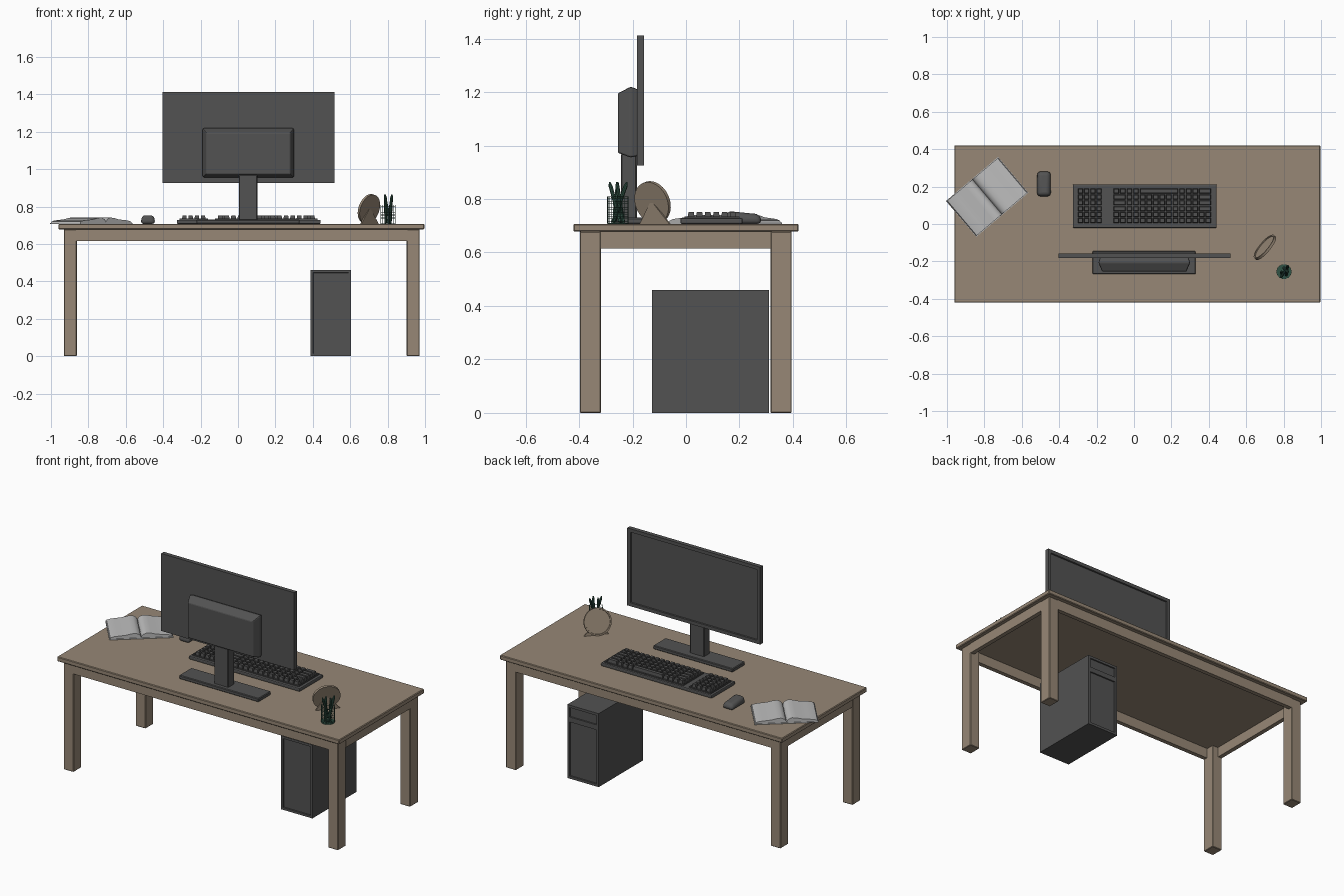
import bpy, bmesh, math, random
from mathutils import Vector, Matrix

if "Cube" in bpy.data.objects:
    bpy.data.objects.remove(bpy.data.objects["Cube"])

random.seed(4)
TOP = 0.707  # height of the desk surface


def mat(name, col):
    m = bpy.data.materials.new(name)
    m.diffuse_color = (*col, 1)
    m.use_nodes = True
    m.node_tree.nodes["Principled BSDF"].inputs["Base Color"].default_value = m.diffuse_color
    return m


WOOD = mat("wood", (0.31, 0.245, 0.18))
DARK = mat("dark_plastic", (0.085, 0.085, 0.085))
PAPER = mat("paper", (0.5, 0.5, 0.5))
GREEN = mat("green", (0.03, 0.085, 0.06))


def finish(name, bm, m, bevel=0, segs=1, smooth=False):
    bmesh.ops.recalc_face_normals(bm, faces=bm.faces)
    me = bpy.data.meshes.new(name)
    bm.to_mesh(me)
    bm.free()
    ob = bpy.data.objects.new(name, me)
    bpy.context.collection.objects.link(ob)
    me.materials.append(m)
    if smooth:
        bpy.ops.object.select_all(action='DESELECT')
        ob.select_set(True)
        bpy.context.view_layer.objects.active = ob
        bpy.ops.object.shade_smooth_by_angle(angle=math.radians(40))
    if bevel:
        b = ob.modifiers.new("bevel", 'BEVEL')
        b.width, b.segments = bevel, segs
    return ob


def add_box(bm, x0, x1, y0, y1, z0, z1, taper=0):
    vs = bmesh.ops.create_cube(bm, size=1)['verts']
    for v in vs:
        t = taper if v.co.z > 0 else 0
        sx, sy = (1 if v.co.x > 0 else -1), (1 if v.co.y > 0 else -1)
        v.co = ((x0 + x1) / 2 + sx * ((x1 - x0) / 2 - t),
                (y0 + y1) / 2 + sy * ((y1 - y0) / 2 - t), z1 if v.co.z > 0 else z0)
    return vs


def box(name, dims, m, bevel=0, segs=1, taper=0, smooth=False):
    bm = bmesh.new()
    add_box(bm, *dims, taper)
    return finish(name, bm, m, bevel, segs, smooth)


def facing(bm, n):
    bm.normal_update()
    return [f for f in bm.faces if f.normal.dot(Vector(n)) > 0.99]


def recess(bm, faces, margin, depth):
    bmesh.ops.inset_individual(bm, faces=faces, thickness=margin)
    bmesh.ops.inset_individual(bm, faces=faces, thickness=0.001, depth=-depth)


# desk: top, legs, aprons flush with the legs
box("desk_top", (-0.96, 0.996, -0.421, 0.421, 0.678, TOP), WOOD, 0.004)
LX, LY = ((-0.931, -0.862), (0.902, 0.971)), ((-0.397, -0.318), (0.316, 0.395))
for sx, xs in zip(("left", "right"), LX):
    for sy, ys in zip(("front", "back"), LY):
        box(f"{sy}_{sx}_leg", (*xs, *ys, 0, 0.678), WOOD, 0.003)
for n, (y0, y1) in (("front", (-0.397, -0.37)), ("back", (0.368, 0.395))):
    box(n + "_apron", (-0.865, 0.905, y0, y1, 0.615, 0.678), WOOD)
for n, (x0, x1) in (("left", (-0.931, -0.904)), ("right", (0.944, 0.971))):
    box(n + "_apron", (x0, x1, -0.32, 0.318, 0.615, 0.678), WOOD)

# computer tower: inset back panel, drive bay and lower panel on the user's side
bm = bmesh.new()
add_box(bm, 0.388, 0.605, -0.128, 0.31, 0, 0.46)
recess(bm, facing(bm, (0, -1, 0)), 0.02, 0.008)
f = facing(bm, (0, 1, 0))
bmesh.ops.bisect_plane(bm, geom=f + list(f[0].edges) + list(f[0].verts),
                       plane_co=(0, 0, 0.37), plane_no=(0, 0, 1))
recess(bm, [f for f in facing(bm, (0, 1, 0)) if f.calc_center_median().y > 0.3], 0.022, 0.008)
finish("computer_tower", bm, DARK)

# monitor: panel with recessed screen, tapered rear housing, neck, base
bm = bmesh.new()
add_box(bm, -0.404, 0.517, -0.183, -0.157, 0.926, 1.411)
recess(bm, facing(bm, (0, 1, 0)), 0.03, 0.01)
finish("monitor_panel", bm, DARK)
bm = bmesh.new()
rings = []
for y, i, top, bot in ((-0.18, 0.008, 0.01, 0.006), (-0.207, 0, 0, 0), (-0.255, 0.02, 0.025, 0.018)):
    x0, x1, z0, z1 = -0.19 + i, 0.3 - i, 0.955 + bot, 1.22 - top
    rings.append([bm.verts.new(p) for p in ((x0, y, z0), (x1, y, z0), (x1, y, z1), (x0, y, z1))])
for a, b in zip(rings, rings[1:]):
    for k in range(4):
        bm.faces.new((a[k], a[k - 1], b[k - 1], b[k]))
bm.faces.new(rings[0])
bm.faces.new(rings[-1])
finish("monitor_housing", bm, DARK, 0.006, 2)
box("monitor_neck", (0.005, 0.103, -0.243, -0.184, 0.72, 0.97), DARK, 0.004)
box("monitor_base", (-0.222, 0.33, -0.268, -0.145, TOP, 0.73), DARK, 0.004)

# keyboard: body with two key wells, then tapered keys
KX = ((-0.313, -0.16), (-0.122, 0.425))
box("keyboard_body", (-0.327, 0.442, -0.021, 0.212, TOP, 0.729), DARK, 0.006, 2)
bm = bmesh.new()
rim = 0.006
for x0, x1 in KX:
    for d in ((x0, x1, -0.005, 0.001), (x0, x1, 0.195, 0.201),
              (x0, x0 + rim, 0, 0.196), (x1 - rim, x1, 0, 0.196)):
        add_box(bm, *d, 0.725, 0.735)
finish("keyboard_rims", bm, DARK)
bm = bmesh.new()
for (x0, x1), cols in zip(KX, (4, 15)):
    x0, x1 = x0 + 0.01, x1 - 0.01
    w, h = (x1 - x0) / cols, 0.188 / 6
    for r in range(6):
        cuts = list(range(cols + 1))
        if cols == 15 and r == 5:  # space bar row
            cuts = [0, 1, 2, 3, 4, 10, 11, 12, 13, 15]
        elif cols == 15 and r in (2, 3, 4):  # wide keys at the ends
            cuts = [0] + cuts[2:-2] + [15]
        for a, b in zip(cuts, cuts[1:]):
            add_box(bm, x0 + a * w + 0.003, x0 + b * w - 0.003, 0.004 + r * h + 0.002,
                    0.004 + (r + 1) * h - 0.003, 0.727, 0.751, 0.003)
finish("keyboard_keys", bm, DARK)

# mouse: rounded block, lower toward the user
bm = bmesh.new()
for v in add_box(bm, -0.521, -0.442, 0.145, 0.284, TOP, 0.755, 0.008):
    if v.co.z > 0.75 and v.co.y > 0.2:
        v.co.z -= 0.012
finish("mouse", bm, DARK, 0.018, 4, True)

# open book: curved page blocks on a thin cover
place = Matrix.Translation((-0.785, 0.145, TOP)) @ Matrix.Rotation(math.radians(40.2), 4, 'Z')
half = ((0.002, 0.014), (0.012, 0.026), (0.03, 0.034), (0.055, 0.032), (0.09, 0.024),
        (0.125, 0.021), (0.155, 0.018), (0.176, 0.012))
bm = bmesh.new()
for s in (-1, 1):
    prof = [(s * x, z) for x, z in half] + [(s * 0.18, 0.004), (0, 0.004)]
    f = bm.faces.new([bm.verts.new((x, -0.122, z)) for x, z in prof])
    ext = bmesh.ops.extrude_face_region(bm, geom=[f])['geom']
    bmesh.ops.translate(bm, verts=[g for g in ext if isinstance(g, bmesh.types.BMVert)],
                        vec=(0, 0.244, 0))
finish("book_pages", bm, PAPER, smooth=True).matrix_world = place
box("book_cover", (-0.1825, 0.1825, -0.1255, 0.1255, 0, 0.005), PAPER).matrix_world = place

# tilted round mirror and its triangular stand
a, t = math.radians(50), math.radians(16)
u = Vector((math.cos(a), math.sin(a), 0))
out = Vector((-u.y, u.x, 0))
n = out * math.cos(t) + Vector((0, 0, math.sin(t)))
v = n.cross(u)
c = Vector((0.7, -0.125, 0.787))
bm = bmesh.new()
bmesh.ops.create_cone(bm, cap_ends=True, segments=48, radius1=0.081, radius2=0.081, depth=0.014)
recess(bm, facing(bm, (0, 0, 1)), 0.008, 0.004)
rot = Matrix((u, v, n)).transposed().to_4x4()
finish("round_mirror", bm, WOOD, smooth=True).matrix_world = Matrix.Translation(c) @ rot
bm = bmesh.new()
foot = Vector((0.7, -0.113, TOP)) - out * 0.008
apex = c - n * 0.008
tri = [foot - u * 0.072, foot + u * 0.072, apex + u * 0.008, apex - u * 0.008]
f = bm.faces.new([bm.verts.new(p) for p in tri])
ext = bmesh.ops.extrude_face_region(bm, geom=[f])['geom']
bmesh.ops.translate(bm, verts=[g for g in ext if isinstance(g, bmesh.types.BMVert)], vec=out * 0.008)
finish("mirror_stand", bm, WOOD)

# wire mesh pencil cup
cup = Vector((0.802, -0.255, TOP))
R, H, SEG, ROWS = 0.039, 0.1, 28, 12
bm = bmesh.new()
grid = [[bm.verts.new(cup + Vector((R * math.cos(2 * math.pi * k / SEG), R * math.sin(2 * math.pi * k / SEG),
                                    0.002 + H * r / ROWS))) for k in range(SEG)] for r in range(ROWS + 1)]
for lo, hi in zip(grid, grid[1:]):
    for k in range(SEG):
        bm.faces.new((lo[k - 1], lo[k], hi[k], hi[k - 1]))
w = finish("pencil_cup_mesh", bm, GREEN).modifiers.new("wire", 'WIREFRAME')
w.thickness = 0.0016
bm = bmesh.new()
bmesh.ops.create_cone(bm, cap_ends=True, segments=28, radius1=R, radius2=R, depth=0.003,
                      matrix=Matrix.Translation(cup + Vector((0, 0, 0.0015))))
finish("pencil_cup_floor", bm, GREEN)

# pencils leaning in the cup: (bottom offset, top offset)
for i, (b, e) in enumerate((((0.01, 0.01), (-0.018, -0.031)), ((-0.012, -0.012), (-0.014, 0.0)),
                            ((0.012, -0.018), (0.02, 0.034)), ((0.0, 0.02), (0.022, -0.004)))):
    p, q = cup + Vector((*b, 0.004)), cup + Vector((*e, 0.156))
    d = (q - p).normalized()
    L = (q - p).length
    turn = Matrix.Translation(p) @ d.to_track_quat('Z', 'Y').to_matrix().to_4x4()
    bm = bmesh.new()
    for r2, z0, z1 in ((0.0075, 0, L - 0.016), (0.003, L - 0.016, L)):
        bmesh.ops.create_cone(bm, cap_ends=True, segments=8, radius1=0.0075, radius2=r2, depth=z1 - z0,
                              matrix=turn @ Matrix.Translation((0, 0, (z0 + z1) / 2)))
    finish(f"pencil_{i + 1}", bm, GREEN)
